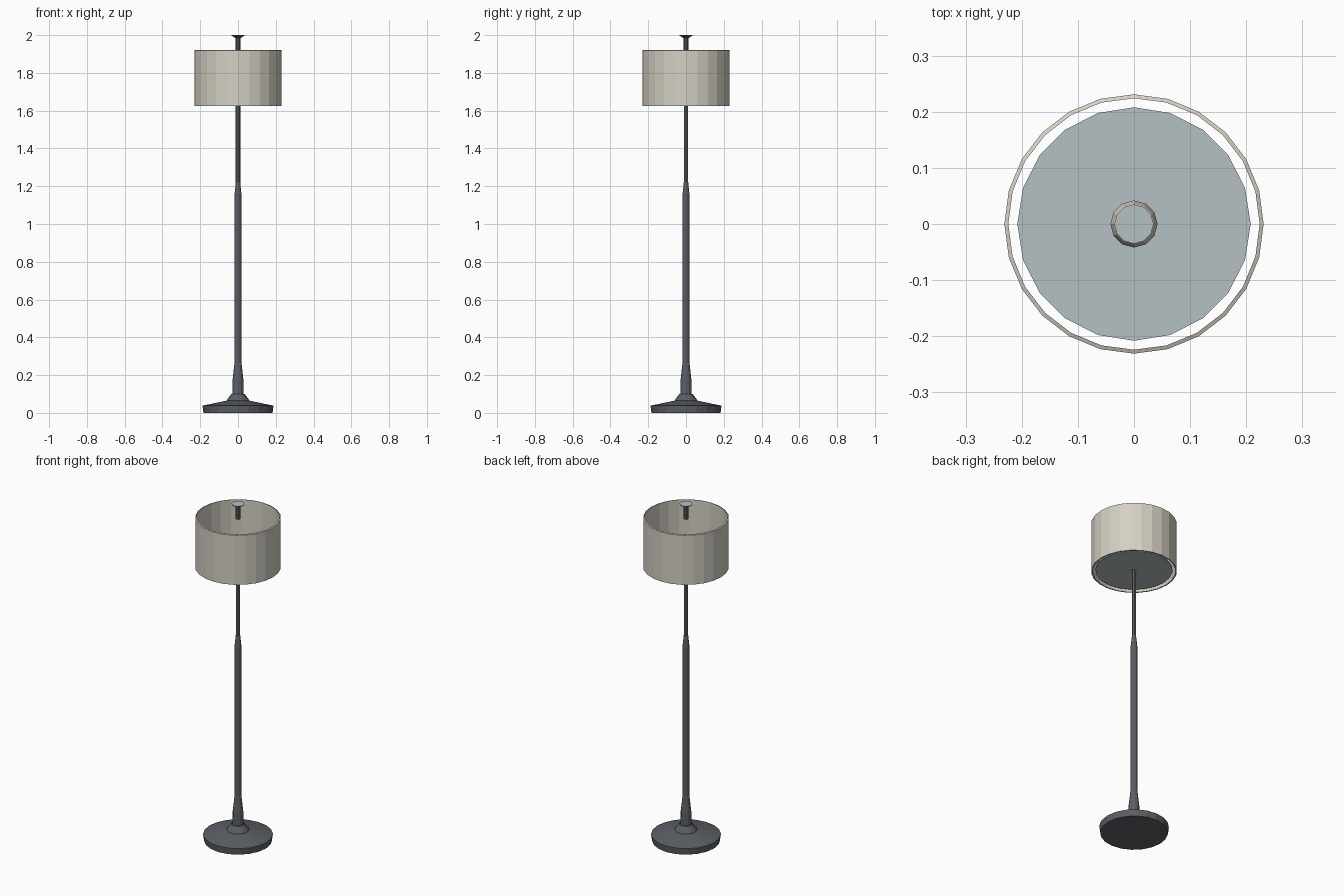
import bpy, math

if "Cube" in bpy.data.objects:
    bpy.data.objects.remove(bpy.data.objects["Cube"])


def material(name, rgb):
    m = bpy.data.materials.new(name)
    m.diffuse_color = (*rgb, 1.0)
    m.use_nodes = True
    m.node_tree.nodes["Principled BSDF"].inputs["Base Color"].default_value = m.diffuse_color
    return m


METAL = material("dark grey metal", (0.105, 0.115, 0.13))
FABRIC = material("cream fabric", (0.66, 0.63, 0.55))
FROSTED = material("frosted pale blue", (0.46, 0.53, 0.55))
BULB = material("warm white", (0.66, 0.62, 0.54))


def lathe(name, profile, sides, mat, closed=False):
    """Spin (radius, height) points, bottom to top on the outside, about z."""
    verts, faces = [], []
    for r, z in profile:
        for i in range(sides):
            a = 2 * math.pi * i / sides
            verts.append((r * math.cos(a), r * math.sin(a), z))
    n = len(profile)
    for k in range(n if closed else n - 1):
        k2 = (k + 1) % n
        for i in range(sides):
            j = (i + 1) % sides
            faces.append((k * sides + i, k * sides + j, k2 * sides + j, k2 * sides + i))
    if not closed:
        faces.append(tuple(reversed(range(sides))))
        faces.append(tuple(range((n - 1) * sides, n * sides)))
    mesh = bpy.data.meshes.new(name)
    mesh.from_pydata(verts, [], faces)
    mesh.materials.append(mat)
    mesh.update()
    ob = bpy.data.objects.new(name, mesh)
    bpy.context.collection.objects.link(ob)
    return ob


# weighted foot and its collar
lathe("base", [(0.183, 0), (0.188, 0.038), (0.06, 0.065)], 20, METAL)
lathe("base_collar", [(0.062, 0.062), (0.058, 0.07), (0.036, 0.1)], 16, METAL)

# pole: flared foot, thick lower part, thin upper part
lathe("lower_pole", [(0.03, 0.09), (0.029, 0.17), (0.018, 0.27),
                     (0.018, 1.16), (0.012, 1.22)], 12, METAL)
lathe("upper_pole", [(0.012, 1.2), (0.012, 1.64)], 6, METAL)

# drum shade with thin wall
lathe("shade", [(0.231, 1.625), (0.231, 1.919), (0.224, 1.922), (0.224, 1.625)],
      24, FABRIC, closed=True)

# diffuser plate closing the bottom of the shade
lathe("diffuser", [(0.208, 1.632), (0.208, 1.638)], 20, FROSTED)

# bulb hidden in the shade
lathe("bulb", [(0.016, 1.637), (0.018, 1.7), (0.036, 1.74), (0.042, 1.77),
               (0.036, 1.795), (0.02, 1.81), (0.004, 1.816)], 12, BULB)

# finial stem and flared cap with a pale top
lathe("finial_stem", [(0.013, 1.91), (0.013, 1.99)], 8, METAL)
cap = lathe("finial_cap", [(0.013, 1.985), (0.034, 1.996), (0.035, 2.0)], 12, METAL)
cap.data.materials.append(FROSTED)
for p in cap.data.polygons:
    if p.normal.z > 0.9:
        p.material_index = 1
